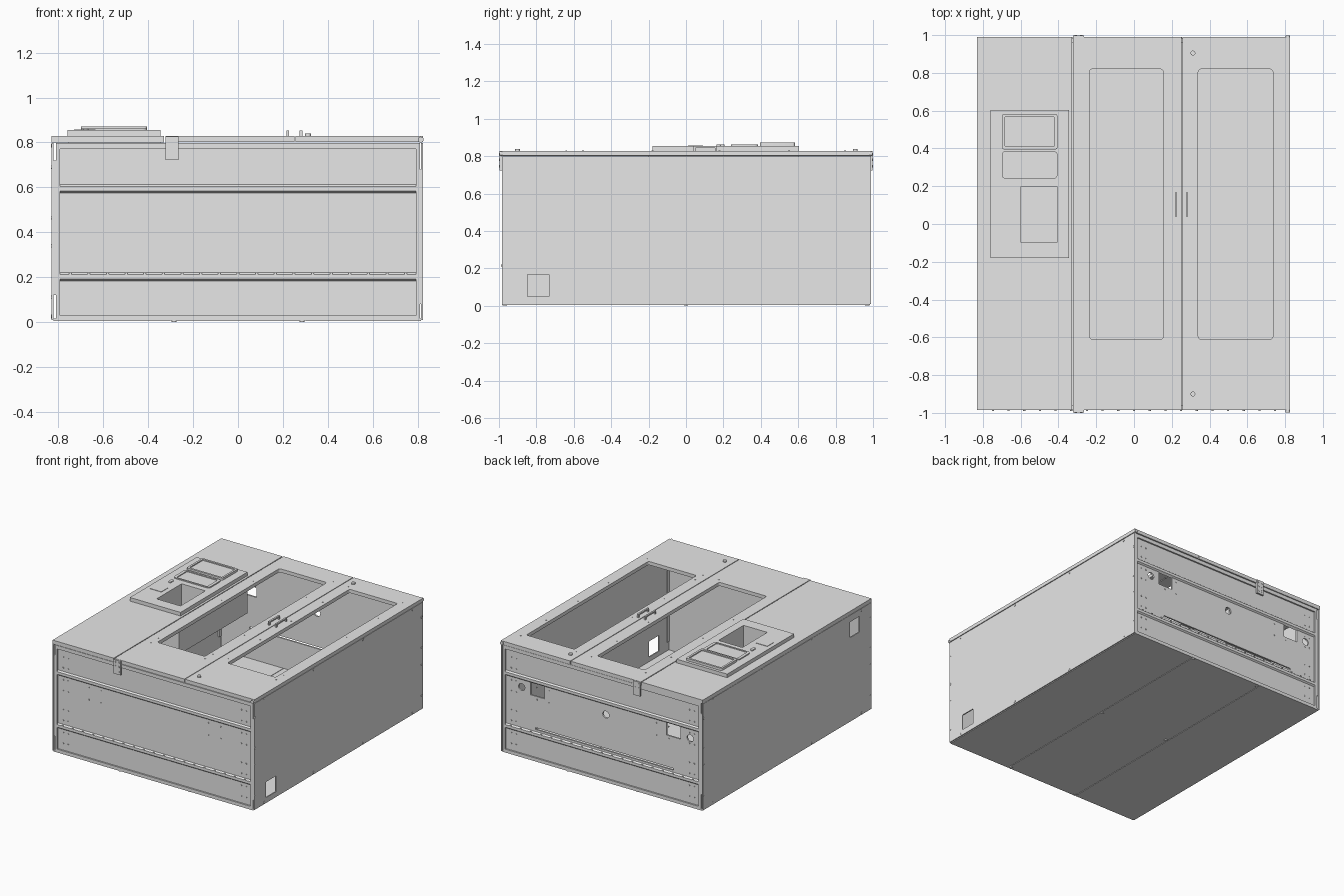
import bpy, bmesh, math
from mathutils import Matrix, Vector

if "Cube" in bpy.data.objects:
    bpy.data.objects.remove(bpy.data.objects["Cube"])

steel = bpy.data.materials.new("light_grey_steel")
steel.use_nodes = True
GREY = (0.8, 0.8, 0.8, 1)
steel.diffuse_color = GREY
steel.node_tree.nodes["Principled BSDF"].inputs["Base Color"].default_value = GREY

X, Y, Z = Vector((1, 0, 0)), Vector((0, 1, 0)), Vector((0, 0, 1))
parts = []


def finish(name, bm):
    bmesh.ops.recalc_face_normals(bm, faces=bm.faces)
    mesh = bpy.data.meshes.new(name)
    bm.to_mesh(mesh)
    bm.free()
    mesh.materials.append(steel)
    ob = bpy.data.objects.new(name, mesh)
    bpy.context.collection.objects.link(ob)
    parts.append(ob)
    return ob


def box(name, x, y, z, radius=0):
    """Box from three (low, high) ranges, optionally with rounded upright edges."""
    bm = bmesh.new()
    bmesh.ops.create_cube(bm, size=1)
    for v in bm.verts:
        v.co = [r[0] if c < 0 else r[1] for c, r in zip(v.co, (x, y, z))]
    if radius:
        upright = [e for e in bm.edges if abs(e.verts[0].co.z - e.verts[1].co.z) > 1e-6]
        bmesh.ops.bevel(bm, geom=upright, offset=radius, segments=4, affect='EDGES', profile=0.5)
    return finish(name, bm)


def discs(name, centres, axis, radius, depth, sides=10):
    """Cylinders sharing one mesh, all along one axis."""
    bm = bmesh.new()
    turn = axis.to_track_quat('Z', 'Y').to_matrix().to_4x4()
    for c in centres:
        bmesh.ops.create_cone(bm, cap_ends=True, segments=sides, radius1=radius, radius2=radius,
                              depth=depth, matrix=Matrix.Translation(c) @ turn)
    return finish(name, bm)


def prism(name, profile, x):
    """Extrude a (y, z) profile along x."""
    bm = bmesh.new()
    face = bm.faces.new([bm.verts.new((x[0], *p)) for p in profile])
    new = bmesh.ops.extrude_face_region(bm, geom=[face])["geom"]
    bmesh.ops.translate(bm, vec=X * (x[1] - x[0]),
                        verts=[g for g in new if isinstance(g, bmesh.types.BMVert)])
    return finish(name, bm)


def cut(target, *cutters):
    for c in cutters:
        mod = target.modifiers.new("opening", 'BOOLEAN')
        mod.object, mod.operation, mod.solver = c, 'DIFFERENCE', 'EXACT'
        bpy.context.view_layer.objects.active = target
        bpy.ops.object.modifier_apply(modifier=mod.name)


def drop(*cutters):
    for c in cutters:
        parts.remove(c)
        bpy.data.objects.remove(c)


def around(c, half=0.058):
    return (c - half, c + half)


# Side panels with square cable openings
right = box("right_side_panel", (-0.83, -0.822), (-0.985, 0.988), (0.01, 0.798))
left = box("left_side_panel", (0.815, 0.823), (-0.985, 0.988), (0.01, 0.798))
for panel, x, z in ((right, -0.826, 0.69), (left, 0.819, 0.108)):
    hole = box("cutter", around(x), around(-0.79), around(z))
    cut(panel, hole)
    drop(hole)

# End walls made of recessed sheets, rails and end flanges
walls = {}
for side, s in (("front", -1), ("back", 1)):
    def depth(a, b, s=s):
        return tuple(sorted((s * a, s * b)))
    walls[side] = box(side + "_wall", (-0.805, 0.805), depth(0.962, 0.974), (0.008, 0.798))
    for label, z in (("lower", 0.2), ("upper", 0.592)):
        prism(f"{side}_{label}_rail", [(s * 0.97, z - 0.02), (s * 0.985, z - 0.008),
              (s * 0.985, z + 0.012), (s * 0.97, z + 0.024)], (-0.81, 0.81))
    for label, z in (("bottom", (0.008, 0.03)), ("top", (0.772, 0.798))):
        box(f"{side}_{label}_flange", (-0.81, 0.81), depth(0.97, 0.985), z)
    for label, x in (("right", -0.802), ("left", 0.802)):
        box(f"{side}_{label}_flange", around(x, 0.009), depth(0.962, 0.985), (0.008, 0.798))
    # Spacers between end wall and side panels
    box(f"{side}_right_spacer", (-0.824, -0.808), depth(0.94, 0.98), (0.12, 0.72))
    box(f"{side}_left_spacer", (0.808, 0.818), depth(0.94, 0.98), (0.08, 0.68))
    # Screws along rail and wall ends
    spots = [(-0.747 + i * 0.083, s * 0.986, 0.215) for i in range(19)]
    discs(side + "_rail_screws", spots, Y, 0.006, 0.006)
    spots = [(m * x, s * 0.975, z) for m in (-1, 1) for x in (0.71, 0.75)
             for z in (0.08, 0.16, 0.25, 0.33, 0.47, 0.55, 0.64, 0.72)]
    spots += [(m * x, s * 0.975, z) for m in (-1, 1) for x in (0.44, 0.54) for z in (0.46, 0.55)]
    discs(side + "_wall_screws", spots, Y, 0.005, 0.006)
    # Hinge plate folded over the end at the first door edge
    plate = box(side + "_hinge_plate", (-0.322, -0.265), depth(0.985, 0.998), (0.722, 0.826))
    discs(side + "_hinge_bolts", [(x, s * 0.997, z) for x in (-0.308, -0.28)
          for z in (0.745, 0.78, 0.81)], Y, 0.007, 0.006)
    discs(side + "_door_pivot", [(0.814, s * 0.988, 0.813)], Y, 0.013, 0.018, 16)

# Back wall openings and long slot
holes = [box("cutter", around(x), (0.9, 1.1), around(0.54)) for x in (-0.58, 0.535)]
holes.append(discs("cutter", [(0.665, 1, 0.52), (-0.025, 1, 0.50), (-0.716, 1, 0.51)], Y, 0.026, 0.2, 20))
holes.append(box("cutter", (-0.58, 0.55), (0.9, 1.1), (0.236, 0.25)))
cut(walls["back"], *holes)
drop(*holes)

# Bottom sheets, with screws that touch the ground
for name, x in (("right", (-0.822, -0.302)), ("middle", (-0.298, 0.298)), ("left", (0.302, 0.815))):
    box(name + "_bottom_sheet", x, (-0.985, 0.985), (0.005, 0.016))
discs("bottom_screws", [(x, y, 0.005) for x in (-0.285, 0.285) for y in (-0.97, 0, 0.97)],
      Z, 0.012, 0.01)

# Screws on the side panels
side_spots = [(y, z) for y in (-0.87, -0.29, 0.29, 0.87) for z in (0.025, 0.785)]
side_spots += [(y, z) for y in (-0.975, 0.975) for z in (0.11, 0.34, 0.465, 0.69)]
for name, x in (("right", -0.83), ("left", 0.823)):
    discs(name + "_side_screws", [(x, y, z) for y, z in side_spots], X, 0.008, 0.004)

# Fixed top cover and two doors with window openings
cover = box("fixed_cover", (-0.83, -0.329), (-0.985, 0.99), (0.8, 0.828))
for name, x, wx in (("wide", (-0.323, 0.251), (-0.235, 0.155)),
                    ("narrow", (0.256, 0.825), (0.34, 0.735))):
    door = box(name + "_door", x, (-0.985, 0.99), (0.802, 0.828))
    window = box("cutter", wx, (-0.61, 0.82), (0.7, 0.9), 0.015)
    cut(door, window)
    drop(window)
    discs(name + "_door_screws", [(a, b, 0.828) for a in (wx[0] - 0.03, wx[1] + 0.025)
          for b in (-0.64, -0.55, -0.18, 0.18, 0.55, 0.85)], Z, 0.005, 0.004)

# Door handles and locks
for name, x in (("wide", 0.222), ("narrow", 0.281)):
    box(name + "_door_handle", around(x, 0.006), (0.04, 0.166), (0.844, 0.854))
    for label, y in (("front", 0.046), ("back", 0.16)):
        box(f"{name}_handle_{label}_post", around(x, 0.006), around(y, 0.006), (0.826, 0.846))
discs("door_locks", [(0.312, y, 0.832) for y in (-0.9, 0.905)], Z, 0.013, 0.014, 16)

# Control console and its housing under the cover
console = box("console_plate", (-0.76, -0.345), (-0.18, 0.603), (0.826, 0.855))
housing = box("console_housing", (-0.755, -0.345), (-0.2, 0.603), (0.55, 0.801))
slot = box("cutter", (-0.6, -0.405), (-0.095, 0.197), (0.66, 0.95))
for ob in (cover, console, housing):
    cut(ob, slot)
drop(slot)

# Screen, keyboard tray and buttons
screen = box("screen_frame", (-0.7, -0.405), (0.395, 0.582), (0.853, 0.872), 0.012)
inset = box("cutter", (-0.685, -0.42), (0.41, 0.567), (0.864, 0.9), 0.008)
cut(screen, inset)
tray = box("keyboard_tray", (-0.7, -0.405), (0.24, 0.386), (0.853, 0.863), 0.02)
recess = box("cutter", (-0.678, -0.427), (0.25, 0.372), (0.857, 0.9), 0.012)
cut(tray, recess)
drop(inset, recess)
box("key_panel", (-0.73, -0.635), (0.01, 0.09), (0.853, 0.858))
discs("console_buttons", [(-0.678, y, 0.857) for y in (0.175, 0.195)], Z, 0.012, 0.01, 14)

# Smooth round parts while keeping edges sharp
bpy.ops.object.select_all(action='DESELECT')
for ob in parts:
    ob.select_set(True)
bpy.context.view_layer.objects.active = parts[0]
bpy.ops.object.shade_smooth_by_angle(angle=math.radians(40))
